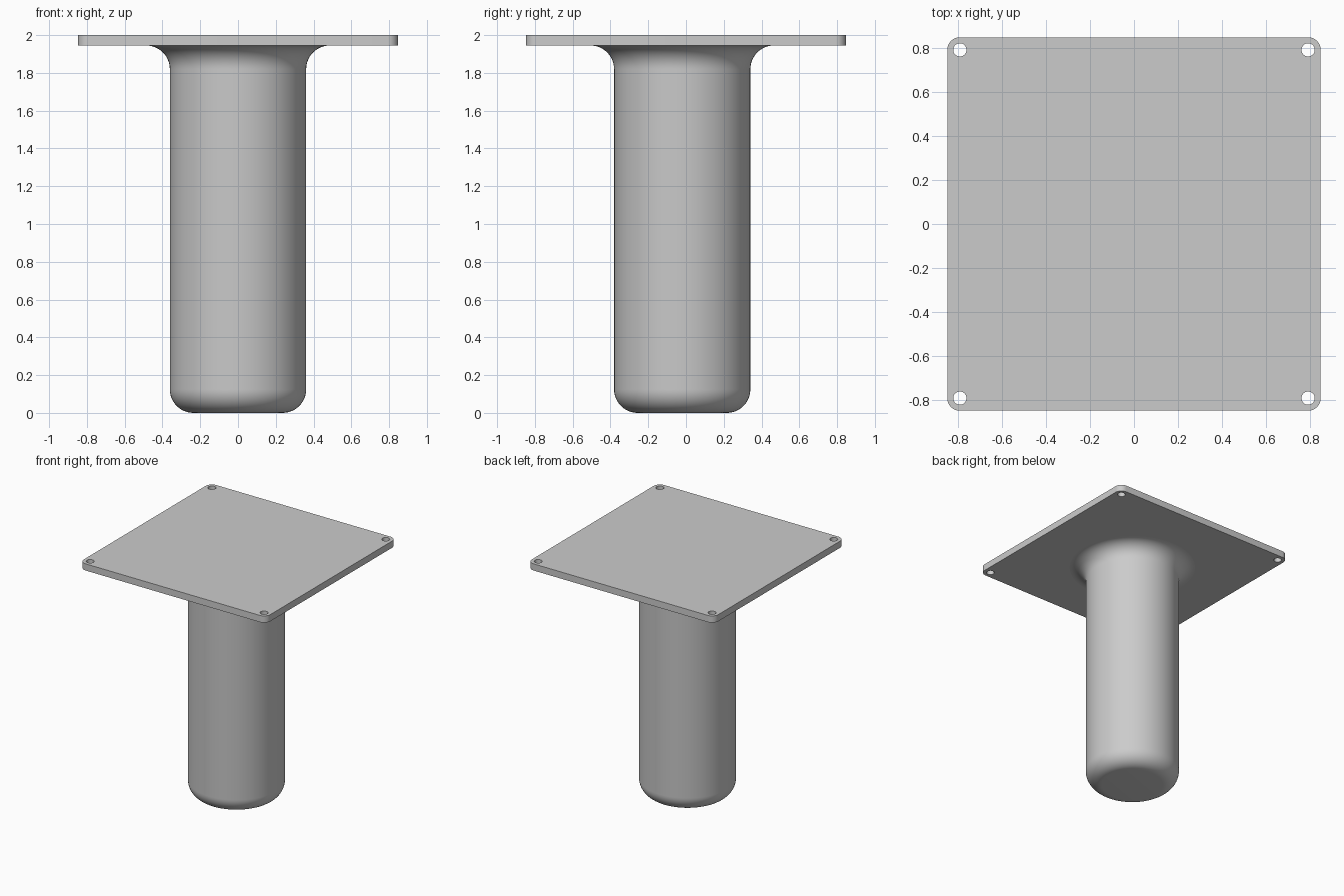
import bpy, bmesh
from math import pi, cos, sin, radians

cube = bpy.data.objects.get("Cube")
if cube:
    bpy.data.objects.remove(cube, do_unlink=True)

HALF, TOP, UNDER = 0.847, 2.0, 1.945    # plate half width and heights
CORNER, HOLE = 0.057, 0.03              # corner and screw hole radii
LEG_R, ROUND, LEG_Y = 0.361, 0.125, -0.02

grey = bpy.data.materials.new("plain grey")
grey.use_nodes = True
colour = (0.6, 0.6, 0.6, 1)
grey.diffuse_color = colour
grey.node_tree.nodes["Principled BSDF"].inputs["Base Color"].default_value = colour


def finish(name, bm):
    bmesh.ops.recalc_face_normals(bm, faces=bm.faces[:])
    mesh = bpy.data.meshes.new(name)
    bm.to_mesh(mesh)
    bm.free()
    mesh.materials.append(grey)
    obj = bpy.data.objects.new(name, mesh)
    bpy.context.collection.objects.link(obj)
    return obj


def smooth(obj):
    bpy.ops.object.select_all(action='DESELECT')
    obj.select_set(True)
    bpy.context.view_layer.objects.active = obj
    bpy.ops.object.shade_smooth_by_angle(angle=radians(35))


def arc(cx, cy, r, start, end, steps):
    angles = [start + (end - start) * i / steps for i in range(steps + 1)]
    return [(cx + r * cos(a), cy + r * sin(a)) for a in angles]


def extrude_up(bm, outline, z, height):
    face = bm.faces.new([bm.verts.new((x, y, z)) for x, y in outline])
    out = bmesh.ops.extrude_face_region(bm, geom=[face])
    top = [v for v in out["geom"] if isinstance(v, bmesh.types.BMVert)]
    bmesh.ops.translate(bm, verts=top, vec=(0, 0, height))


# Mounting plate with rounded corners
c = HALF - CORNER
corners = [(c, c), (-c, c), (-c, -c), (c, -c)]
outline = []
for i, (x, y) in enumerate(corners):
    outline += arc(x, y, CORNER, i * pi / 2, (i + 1) * pi / 2, 10)
bm = bmesh.new()
extrude_up(bm, outline, UNDER, TOP - UNDER)
plate = finish("mounting_plate", bm)

# Screw holes through the corners
bm = bmesh.new()
for x, y in corners:
    extrude_up(bm, arc(x, y, HOLE, 0, 2 * pi, 32)[:-1], UNDER - 0.1, 0.3)
cutter = finish("screw_hole_cutter", bm)
cutter.hide_render = True
cutter.hide_set(True)
cut = plate.modifiers.new("screw_holes", 'BOOLEAN')
cut.object = cutter
cut.operation = 'DIFFERENCE'
cut.solver = 'EXACT'
bpy.context.view_layer.objects.active = plate
bpy.ops.object.modifier_apply(modifier=cut.name)
bpy.data.objects.remove(cutter, do_unlink=True)
smooth(plate)

# Round leg: rounded foot, straight shaft, flared fillet under the plate
profile = [(0, 0)]
profile += arc(LEG_R - ROUND, ROUND, ROUND, -pi / 2, 0, 12)
profile += arc(LEG_R + ROUND, UNDER - ROUND, ROUND, pi, pi / 2, 12)
profile += [(LEG_R + ROUND, UNDER + 0.02)]
bm = bmesh.new()
verts = [bm.verts.new((r, LEG_Y, z)) for r, z in profile]
edges = [bm.edges.new(pair) for pair in zip(verts, verts[1:])]
bmesh.ops.spin(bm, geom=verts + edges, cent=(0, LEG_Y, 0), axis=(0, 0, 1),
               angle=2 * pi, steps=96, use_duplicate=False)
bmesh.ops.remove_doubles(bm, verts=bm.verts[:], dist=0.0005)
smooth(finish("leg", bm))
